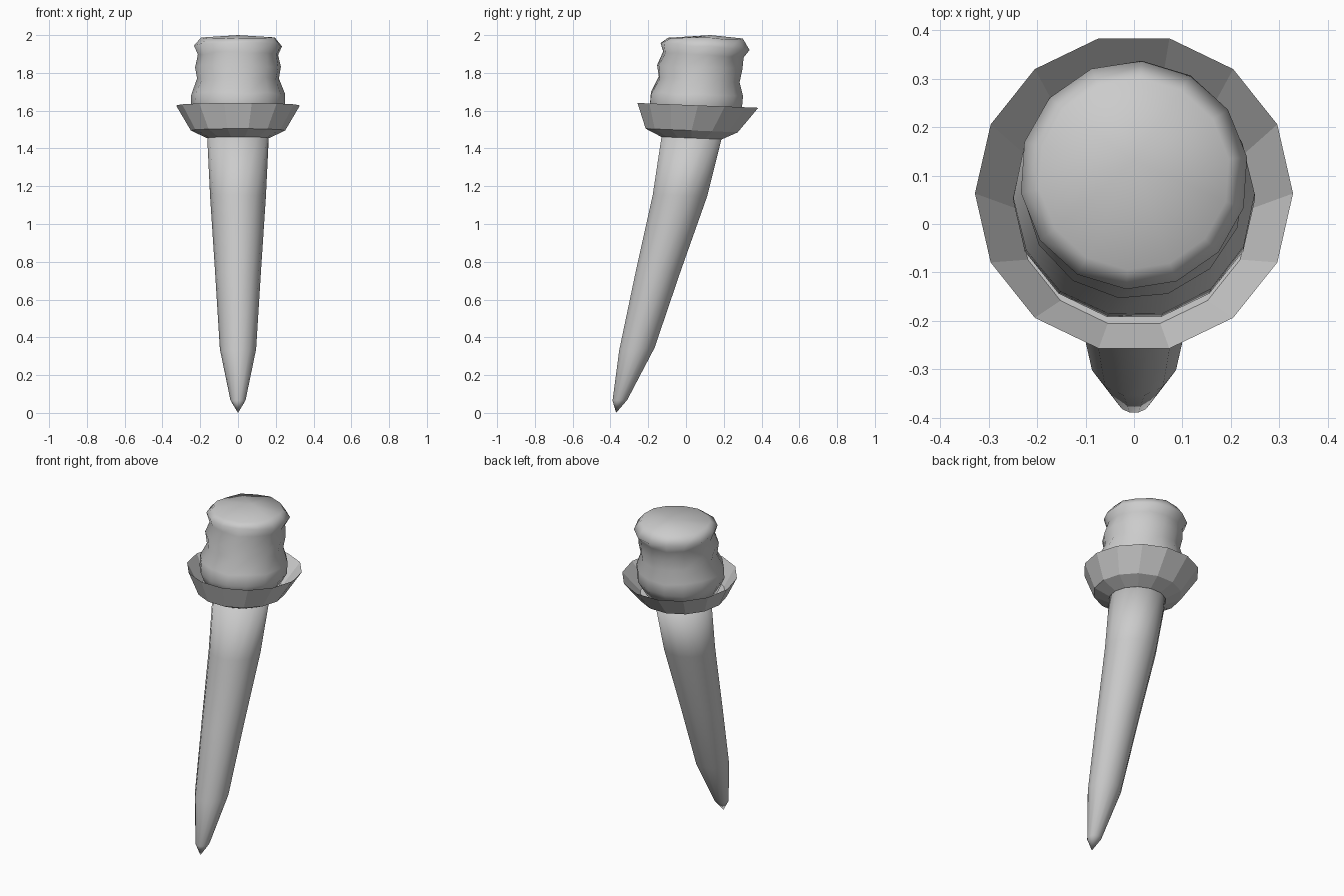
import bpy, bmesh, math, random

if "Cube" in bpy.data.objects:
    bpy.data.objects.remove(bpy.data.objects["Cube"])

random.seed(4)
SIDES = 14


def loft(name, rings, start=None, end=None, smooth=True, wobble=0.0):
    """Skin rings (centre y, centre z, radius, tilt slope, twist deg); optional pole points."""
    bm = bmesh.new()
    loops = []
    for cy, cz, r, slope, twist in rings:
        loop = []
        for i in range(SIDES):
            a = 2 * math.pi * i / SIDES + math.radians(twist)
            x, y = r * math.cos(a), r * math.sin(a)
            dz = random.uniform(-wobble, wobble)
            loop.append(bm.verts.new((x, cy + y, cz + slope * y + dz)))
        loops.append(loop)
    for lo, hi in zip(loops, loops[1:]):
        for i in range(SIDES):
            j = (i + 1) % SIDES
            bm.faces.new((lo[i], lo[j], hi[j], hi[i]))
    for pole, loop, flip in ((start, loops[0], True), (end, loops[-1], False)):
        if pole:
            p = bm.verts.new((0, pole[0], pole[1]))
            for i in range(SIDES):
                a, b = loop[i], loop[(i + 1) % SIDES]
                bm.faces.new((b, a, p) if flip else (a, b, p))
    for f in bm.faces:
        f.smooth = smooth
    mesh = bpy.data.meshes.new(name)
    bm.to_mesh(mesh)
    bm.free()
    obj = bpy.data.objects.new(name, mesh)
    bpy.context.collection.objects.link(obj)
    return obj


# Curved tapering handle ending in a point
loft("handle", [
    (-0.350, 0.067, 0.040, 0.05, 0),
    (-0.260, 0.338, 0.096, 0.07, 0),
    (-0.150, 0.740, 0.121, 0.00, 0),
    (-0.032, 1.150, 0.148, -0.02, 0),
    (0.030, 1.460, 0.163, -0.04, 0),
], start=(-0.37, 0.0), end=(0.031, 1.465))

# Flared faceted collar with an open bowl on top
loft("collar", [
    (0.030, 1.455, 0.165, -0.04, 0),
    (0.030, 1.495, 0.250, -0.04, 0),
    (0.063, 1.628, 0.328, -0.04, 0),
    (0.032, 1.505, 0.243, -0.04, 0),
], start=(0.03, 1.455), end=(0.032, 1.505), smooth=False)

# Wrapped torch head with uneven bulges
loft("wrapped_head", [
    (0.040, 1.530, 0.205, -0.04, 0),
    (0.052, 1.615, 0.250, -0.04, 0),
    (0.058, 1.685, 0.249, -0.04, 1),
    (0.070, 1.765, 0.217, -0.05, 3),
    (0.073, 1.830, 0.228, -0.05, 5),
    (0.092, 1.895, 0.214, -0.07, 7),
    (0.101, 1.940, 0.236, -0.08, 9),
    (0.103, 1.982, 0.198, -0.02, 9),
], start=(0.04, 1.53), end=(0.13, 2.0), wobble=0.006)
